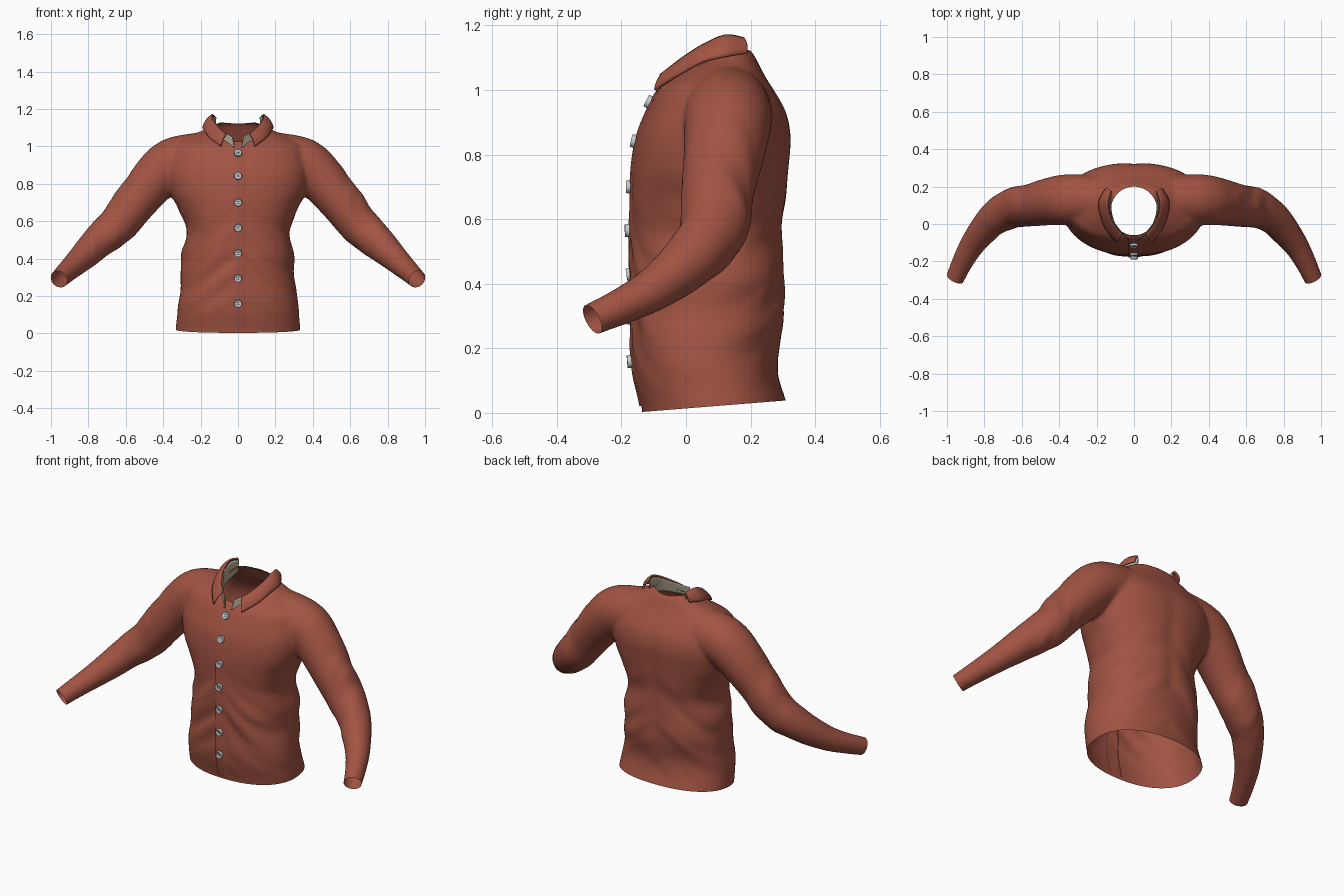
import bpy, bmesh, math
from mathutils import Vector, noise
from mathutils.bvhtree import BVHTree

if "Cube" in bpy.data.objects:
    bpy.data.objects.remove(bpy.data.objects["Cube"])


def material(name, rgb):
    m = bpy.data.materials.new(name)
    m.diffuse_color = (*rgb, 1)
    m.use_nodes = True
    m.node_tree.nodes["Principled BSDF"].inputs["Base Color"].default_value = m.diffuse_color
    return m


RED = material("brick_red_cloth", (0.36, 0.088, 0.056))
BEIGE = material("beige_lining", (0.45, 0.39, 0.29))
GREY = material("button_grey", (0.56, 0.60, 0.63))
DARK = material("button_hole_dark", (0.06, 0.065, 0.075))


def spline(pts, n):
    """Catmull-Rom points through tuples of any length."""
    out = []
    for i in range(len(pts) - 1):
        quad = zip(pts[max(i - 1, 0)], pts[i], pts[i + 1], pts[min(i + 2, len(pts) - 1)])
        quad = list(quad)
        for j in range(n):
            t = j / n
            out.append(tuple(0.5 * (2 * b + (c - a) * t + (2 * a - 5 * b + 4 * c - d) * t * t
                                    + (3 * b - a - 3 * c + d) * t ** 3) for a, b, c, d in quad))
    out.append(tuple(pts[-1]))
    return out


def loft(bm, rows, closed=False):
    """Skin rows of points; closed rows become a capped solid."""
    vs = [[bm.verts.new(p) for p in r] for r in rows]
    n = len(rows[0])
    for a, b in zip(vs, vs[1:]):
        for i in range(n if closed else n - 1):
            k = (i + 1) % n
            bm.faces.new((a[i], a[k], b[k], b[i]))
    if closed:
        bm.faces.new(vs[0])
        bm.faces.new(vs[-1])


def finish(bm, name, mats):
    me = bpy.data.meshes.new(name)
    bm.to_mesh(me)
    bm.free()
    for m in mats:
        me.materials.append(m)
    ob = bpy.data.objects.new(name, me)
    bpy.context.collection.objects.link(ob)
    return ob


# Torso rings: height, half width, front y, back y
TORSO = [(-.05, .333, -.13, .318), (.02, .333, -.138, .314), (.10, .326, -.157, .29),
         (.18, .318, -.166, .283), (.30, .305, -.169, .306), (.42, .300, -.171, .305),
         (.55, .277, -.170, .302), (.65, .312, -.170, .312), (.75, .36, -.167, .32),
         (.85, .38, -.152, .327), (.93, .372, -.122, .312), (1.0, .35, -.086, .272),
         (1.03, .31, -.052, .252), (1.06, .25, -.007, .236), (1.085, .19, .04, .223),
         (1.108, .15, .08, .211), (1.128, .10, .12, .195)]
# Sleeve path: x, y, z, radius
SLEEVE = [(.20, .13, .945, .13), (.35, .13, .908, .136), (.45, .12, .82, .127),
          (.55, .10, .70, .114), (.65, .085, .575, .106), (.75, .025, .485, .091),
          (.85, -.09, .39, .070), (.91, -.19, .335, .058), (.957, -.290, .29, .050),
          (.985, -.350, .263, .047)]
CUFF_N = Vector((.42, -.80, -.42)).normalized()

bm = bmesh.new()
rows = []
for z, w, yf, yb in spline(TORSO, 4):
    ring = []
    for i in range(64):
        a = math.tau * i / 64
        c, s = math.cos(a), math.sin(a)
        ring.append((w * math.copysign(abs(c) ** .88, c),
                     (yf + yb) / 2 + (yb - yf) / 2 * math.copysign(abs(s) ** .88, s), z))
    rows.append(ring)
loft(bm, rows, True)

path = spline(SLEEVE, 5)
for side in (1, -1):
    rows = []
    for i, (x, y, z, r) in enumerate(path):
        d = Vector(path[min(i + 1, len(path) - 1)][:3]) - Vector(path[max(i - 1, 0)][:3])
        u = d.cross(Vector((0, 1, 0))).normalized()
        v = d.cross(u).normalized()
        ring = []
        for k in range(32):
            a = math.tau * k / 32
            p = Vector((x, y, z)) + r * (math.cos(a) * u + math.sin(a) * v)
            ring.append((side * p.x, p.y, p.z))
        rows.append(ring)
    loft(bm, rows, True)
bmesh.ops.recalc_face_normals(bm, faces=bm.faces[:])
shirt = finish(bm, "shirt_body", [RED])

# Fuse torso and sleeves into one smooth skin
rem = shirt.modifiers.new("fuse", 'REMESH')
rem.mode = 'VOXEL'
rem.voxel_size = .011
smo = shirt.modifiers.new("soften", 'SMOOTH')
smo.factor = .5
smo.iterations = 8
bpy.context.view_layer.update()
fused = bpy.data.meshes.new_from_object(shirt.evaluated_get(bpy.context.evaluated_depsgraph_get()))
shirt.modifiers.clear()

bm = bmesh.new()
bm.from_mesh(fused)
bm.normal_update()

# Soft cloth folds at the waist and elbows, and a shallow spine groove
moves = []
for v in bm.verts:
    x, y, z = v.co
    waist = max(0, 1 - abs(z - .38) / .34) if abs(x) < .36 else 0
    elbow = max(0, 1 - abs(abs(x) - .66) / .16)
    f = .016 * waist * noise.noise(Vector((x * 5, y * 5, z * 11 + abs(x) * 8)))
    f += .010 * elbow * noise.noise(Vector((x * 16, y * 9, z * 6)))
    if y > .15 and .2 < z < 1:
        f -= .008 * math.exp(-(x / .05) ** 2) * math.sin((z - .2) / .8 * math.pi)
    moves.append((v, v.normal * f))
for v, m in moves:
    v.co += m


def trim(point, normal):
    bmesh.ops.bisect_plane(bm, geom=bm.verts[:] + bm.edges[:] + bm.faces[:],
                           plane_co=point, plane_no=normal, clear_outer=True)


# Open the hem and the cuffs
trim((0, -.135, .003), (0, .08, -1))
for side in (1, -1):
    trim((side * .957, -.290, .29), (side * CUFF_N.x, CUFF_N.y, CUFF_N.z))


# Open the neck as an oval hole
def oval(p):
    return math.hypot(p.x / .125, (p.y - .07) / .13)


hole = [f for f in bm.faces if f.calc_center_median().z > .95 and oval(f.calc_center_median()) < 1]
bmesh.ops.delete(bm, geom=hole, context='FACES')
for v in bm.verts:
    if v.is_boundary and v.co.z > .95:
        k = 1 / oval(v.co)
        v.co.x *= k
        v.co.y = .07 + (v.co.y - .07) * k
tree = BVHTree.FromBMesh(bm)
bm.to_mesh(shirt.data)
bm.free()


def front(x, z):
    hit, n, _, _ = tree.ray_cast(Vector((x, -1, z)), Vector((0, 1, 0)))
    if hit is None:
        return Vector((x, -.13, z)), Vector((0, -1, 0))
    return hit, (n if n.y < 0 else -n)


# Overlapping button placket
bm = bmesh.new()
rows = []
for i in range(49):
    z = .022 + .973 * i / 48
    rows.append([front(x, z)[0] + Vector((0, -o, 0))
                 for x, o in ((-.030, -.003), (-.029, .006), (0, .006), (.03, .003), (.055, -.003))])
loft(bm, rows)
finish(bm, "button_placket", [RED])

# Collar: folded leaf outside, beige stand inside
TOP = [(.122, .178, 1.160), (.138, .12, 1.168), (.130, .05, 1.137), (.10, -.01, 1.098), (.062, -.055, 1.064)]
LOW = [(.150, .188, 1.112), (.185, .12, 1.102), (.178, .05, 1.085), (.15, -.025, 1.045), (.092, -.096, 1.000)]
IN_TOP = [(.118, .176, 1.154), (.132, .12, 1.160), (.124, .05, 1.130), (.092, -.012, 1.090), (.03, -.080, 1.050)]
IN_LOW = [(.120, .172, 1.085), (.122, .12, 1.075), (.118, .05, 1.055), (.085, -.030, 1.022), (.02, -.092, .995)]


def band(name, upper, lower, bulge, thick, mat):
    for side, label in ((1, "left"), (-1, "right")):
        bm = bmesh.new()
        rows = []
        for a, b in zip(spline(upper, 8), spline(lower, 8)):
            a, b = Vector(a), Vector(b)
            row = []
            for j in range(7):
                t = j / 6
                p = a.lerp(b, t)
                out = Vector((p.x, p.y - .07, .08)).normalized()
                p += out * bulge * math.sin(math.pi * t)
                row.append((side * p.x, p.y, p.z))
            rows.append(row)
        loft(bm, rows)
        bmesh.ops.recalc_face_normals(bm, faces=bm.faces[:])
        ob = finish(bm, label + "_" + name, [mat])
        sol = ob.modifiers.new("thickness", 'SOLIDIFY')
        sol.thickness = thick
        sol.offset = 0


band("collar_leaf", TOP, LOW, .009, .009, RED)
band("collar_stand", IN_TOP, IN_LOW, 0, .004, BEIGE)

# Seven round buttons with a sunken centre and four holes
for i, z in enumerate((.16, .295, .43, .565, .70, .84, .96)):
    pos, n = front(0, z)
    bm = bmesh.new()
    bmesh.ops.create_cone(bm, cap_ends=True, segments=24, radius1=.021, radius2=.019, depth=.014)
    face = max(bm.faces, key=lambda f: f.calc_center_median().z)
    bmesh.ops.inset_region(bm, faces=[face], thickness=.005)
    for v in face.verts:
        v.co.z -= .003
    old = set(bm.faces)
    for sx in (1, -1):
        for sy in (1, -1):
            hole = bmesh.ops.create_cone(bm, cap_ends=True, segments=8, radius1=.003,
                                         radius2=.003, depth=.002)
            bmesh.ops.translate(bm, verts=hole["verts"], vec=(sx * .005, sy * .005, .0042))
    for f in bm.faces:
        f.material_index = 0 if f in old else 1
    ob = finish(bm, "button_%d" % (i + 1), [GREY, DARK])
    ob.location = pos + n * .010
    ob.rotation_euler = n.to_track_quat('Z', 'Y').to_euler()

# Smooth shading, keeping sharp edges
shirt.data.polygons.foreach_set("use_smooth", [True] * len(shirt.data.polygons))
bpy.ops.object.select_all(action='DESELECT')
for ob in bpy.context.collection.objects:
    if ob is not shirt:
        ob.select_set(True)
        bpy.context.view_layer.objects.active = ob
bpy.ops.object.shade_smooth_by_angle(angle=math.radians(35))
